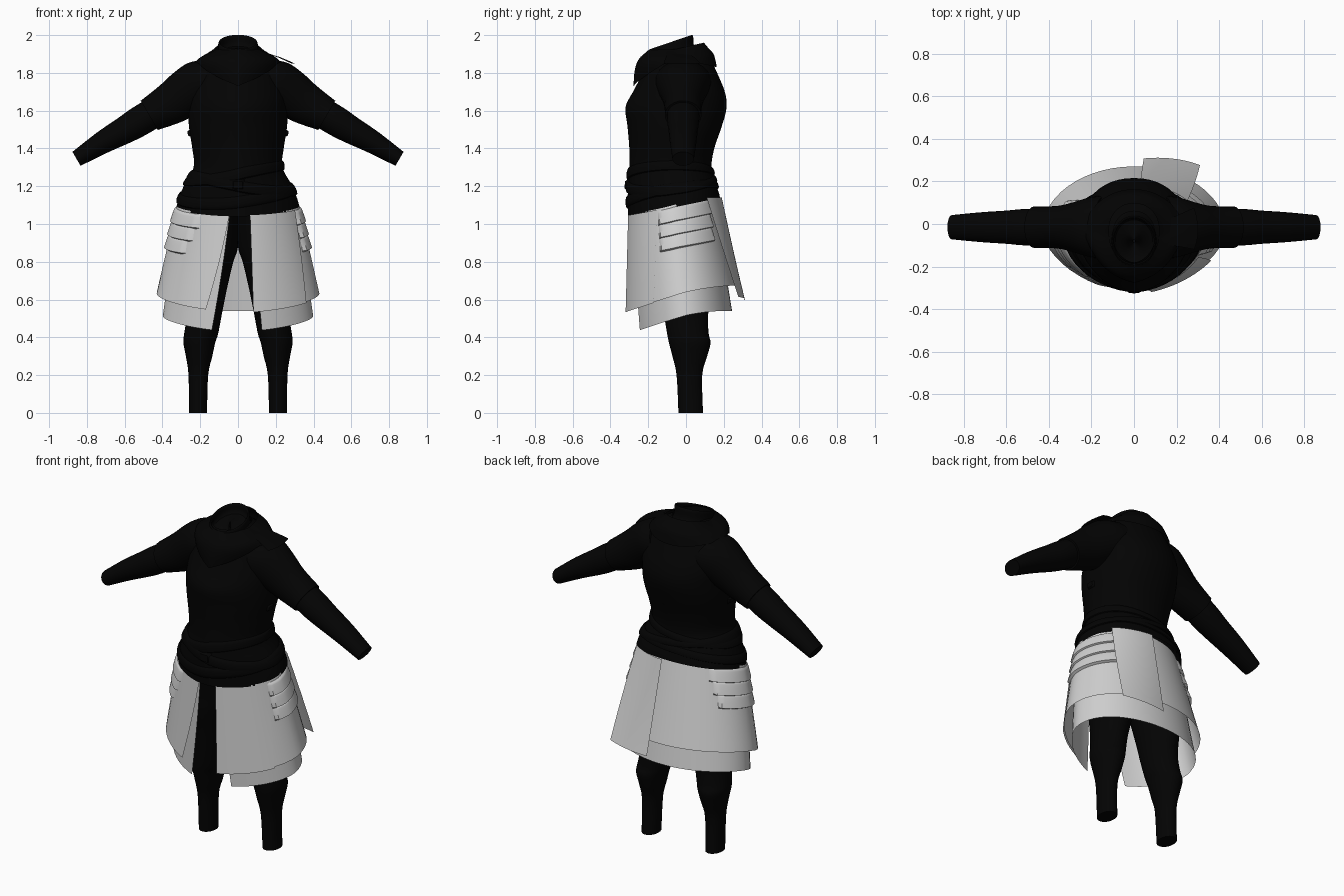
import bpy, bmesh, math
from math import sin, cos, pi
from mathutils import Vector

cube = bpy.data.objects.get("Cube")
if cube:
    bpy.data.objects.remove(cube)


def material(name, value):
    m = bpy.data.materials.new(name)
    m.use_nodes = True
    colour = (value, value, value, 1)
    m.diffuse_color = colour
    m.node_tree.nodes["Principled BSDF"].inputs["Base Color"].default_value = colour
    return m


BLACK = material("black cloth", 0.001)
GREY = material("light grey cloth", 0.63)


def grid(name, f, nu, nv, mat, wrap=False, caps=False, angle=40):
    """Surface from f(u, v), u and v in 0..1; wrap closes it around u."""
    bm = bmesh.new()
    cols = nu if wrap else nu + 1
    rows = [[bm.verts.new(f(i / nu, j / nv)) for i in range(cols)] for j in range(nv + 1)]
    for a, b in zip(rows, rows[1:]):
        for i in range(nu):
            k = (i + 1) % cols
            bm.faces.new((a[i], a[k], b[k], b[i]))
    if caps:
        bm.faces.new(rows[0])
        bm.faces.new(rows[-1])
    bmesh.ops.recalc_face_normals(bm, faces=bm.faces)
    mesh = bpy.data.meshes.new(name)
    bm.to_mesh(mesh)
    bm.free()
    mesh.materials.append(mat)
    ob = bpy.data.objects.new(name, mesh)
    bpy.context.collection.objects.link(ob)
    bpy.ops.object.select_all(action='DESELECT')
    ob.select_set(True)
    bpy.context.view_layer.objects.active = ob
    bpy.ops.object.shade_smooth_by_angle(angle=math.radians(angle))


def lerp(a, b, t):
    return a + (b - a) * t


def sample(rows, s):
    """Smooth curve through the rows at position s (row index)."""
    i = max(0, min(int(s), len(rows) - 2))
    t = s - i
    p = [rows[max(0, min(k, len(rows) - 1))] for k in range(i - 1, i + 3)]
    return [0.5 * (2 * b + (c - a) * t + (2 * a - 5 * b + 4 * c - d) * t * t
                   + (3 * b - a - 3 * c + d) * t ** 3) for a, b, c, d in zip(*p)]


def power(c, p):
    return math.copysign(abs(c) ** p, c)


def outline(phi, front, back):
    """Unit outline, phi 0 at the back growing towards +x; power 1 is an ellipse."""
    p = front if cos(phi) < 0 else back
    return power(sin(phi), p), power(cos(phi), p)


# Torso: height, half width, front y, back y
TORSO = [(1.09, .325, -.308, .18), (1.2, .288, -.308, .155), (1.3, .235, -.3, .135),
         (1.4, .242, -.3, .15), (1.52, .26, -.31, .19), (1.62, .26, -.32, .215),
         (1.7, .255, -.28, .205), (1.8, .22, -.23, .165), (1.88, .17, -.21, .125),
         (1.93, .1, -.18, .06)]


def torso_point(phi, z, off=0):
    """Point on the torso, pushed outwards by off."""
    i = 0
    while i < len(TORSO) - 2 and z > TORSO[i + 1][0]:
        i += 1
    lo, hi = TORSO[i][0], TORSO[i + 1][0]
    _, w, yf, yb = sample(TORSO, i + (z - lo) / (hi - lo))
    tilt = .05 * max(0, (1.3 - z) / .21)
    x, y = outline(phi, 1.12, .92)
    return Vector(((w + off) * x, (yf + yb) / 2 + ((yb - yf) / 2 + off) * y,
                   z + tilt * cos(phi)))


grid("tunic_body", lambda u, v: torso_point(u * 2 * pi, lerp(1.09, 1.93, v)), 48, 40, BLACK, True)

# Side clasps
for s in (-1, 1):
    grid("side_clasp", lambda u, v: torso_point(s * lerp(1.45, 1.7, u), lerp(1.46, 1.5, v),
         .012 * (sin(pi * u) * sin(pi * v)) ** .3 if 0 < u < 1 and 0 < v < 1 else -.005),
         6, 5, BLACK)


# Belts wrapped around the hips
def belt(name, z0, tilt, phase, half, thick):
    def f(u, v):
        a = 2 * pi * u
        k = 2 * pi * v
        return torso_point(a, z0 + tilt * sin(a + phase) + half * power(cos(k), .88),
                           .002 + thick * power(sin(k), .88))
    grid(name, f, 48, 10, BLACK, True)


belt("belt_upper", 1.27, .04, 0, .025, .011)
belt("belt_crossing", 1.22, .04, pi, .025, .012)
belt("belt_lower", 1.165, .03, .5, .025, .01)
grid("belt_buckle", lambda u, v: torso_point(pi + lerp(-.16, .16, u), lerp(1.2, 1.25, v),
     .018 if 0 < u < 1 and 0 < v < 1 else 0), 6, 5, BLACK)


# Mantle over the shoulders, pointed at the front and raised at the nape
def mantle(u, v):
    a = 2 * pi * u
    front, side, back = max(0, -cos(a)), abs(sin(a)), max(0, cos(a))
    point = max(0, 1 - abs(a - pi) / 1.2)
    hem = 1.83 - .1 * point + .025 * side ** 2
    off = lerp(.012, .012 + .03 * side ** 4, v) + .035 * sin(pi * v) * front
    p = torso_point(a, lerp(1.925, hem, v), off + .02 * (1 - v) * back)
    return p + Vector((0, 0, .035 * back * (1 - v)))


grid("shoulder_mantle", mantle, 60, 10, BLACK, True)
grid("mantle_flap", lambda u, v: torso_point(lerp(1.2, 1.9, u), lerp(1.9, 1.85, v),
                                             lerp(.03, .11, v)), 10, 3, BLACK)


# Slanted hollow collar
def collar(u, v):
    a = 2 * pi * u
    r, h = sample([(.13, 0), (.108, .45), (.104, 1), (.094, 1), (.088, .4), (.005, .3)], v * 5)
    base, top = 1.87 + .035 * cos(a), 1.957 + .038 * cos(a)
    return Vector((r * sin(a), -.08 + r * 1.13 * cos(a), lerp(base, top, h)))


grid("collar", collar, 32, 20, BLACK, True)


# Limb rings: centre x, centre z, in-plane radius, depth radius
def arm(name, rows, s, n):
    across = Vector((.5, 0, .86))

    def f(u, v):
        x, z, r, d = sample(rows, v * (len(rows) - 1))
        a = 2 * pi * u
        p = Vector((x, -.015 + d * sin(a), z)) + across * r * cos(a)
        return Vector((p.x * s, p.y, p.z))
    grid(name, f, 24, n, BLACK, True, True)


SLEEVE = [(.13, 1.755, .13, .15), (.2, 1.735, .135, .142), (.28, 1.69, .126, .118),
          (.36, 1.635, .112, .1), (.47, 1.575, .09, .097)]
FOREARM = [(.42, 1.605, .08, .085), (.52, 1.545, .08, .085), (.6, 1.497, .073, .078),
           (.72, 1.43, .06, .07), (.855, 1.345, .043, .057)]

# Legs: height, centre x, centre y, half width, half depth
LEG = [(0, .212, .025, .048, .065), (.2, .21, .018, .052, .068), (.3, .206, .02, .07, .092),
       (.37, .205, .02, .084, .11), (.42, .195, .01, .09, .11), (.52, .178, 0, .092, .117),
       (.65, .165, 0, .105, .14), (.8, .155, -.01, .13, .16), (.88, .15, -.01, .15, .165),
       (1.08, .14, -.04, .15, .17)]


def leg(name, s):
    def f(u, v):
        z, x, y, rx, ry = sample(LEG, v * (len(LEG) - 1))
        a = 2 * pi * u
        return Vector((s * (x + rx * cos(a)), y + ry * sin(a), z))
    grid(name, f, 24, 36, BLACK, True, True)


for side, s in (("left", 1), ("right", -1)):
    arm(side + "_sleeve", SLEEVE, s, 16)
    arm(side + "_forearm", FOREARM, s, 16)
    leg(side + "_leg", s)


# Skirt cone shared by all the grey cloth
def skirt_point(phi, z, off=0):
    t = (1.14 - z) / .52
    a = lerp(.315, .434, t) + off
    b = lerp(.23, .302, t) + off
    x, y = outline(phi, 1.17, 1)
    return Vector((a * x, lerp(-.075, -.018, t) + b * y, z))


def cloth(name, start, end, top, hem, off, nu=48, nv=10):
    """Patch of cloth; start and end are (top, hem) angles, top and hem give heights."""
    def f(u, v):
        phi = lerp(lerp(*start, v), lerp(*end, v), u)
        return skirt_point(phi, lerp(top(phi), hem(phi), v), off(u, v))
    grid(name, f, nu, nv, GREY)


def waist(phi):
    return 1.1 + .05 * cos(phi)


def upper_hem(phi):
    return .605 + .07 * cos(phi) + .03 * sin(phi) ** 2


def lower_hem(phi):
    return .485 + .055 * cos(phi) + .03 * sin(phi) ** 2


cloth("skirt_upper_layer", (-pi + .18, -pi + .45), (pi - .25, pi - .24),
      waist, upper_hem, lambda u, v: 0)
cloth("skirt_lower_layer", (-pi + .18, -pi + .4), (pi - .28, pi - .37),
      waist, lower_hem, lambda u, v: -.008 - .052 * v)
cloth("front_panel", (2.0, 2.16), (pi - .24, pi - .23), lambda p: waist(p) - .005,
      lambda p: upper_hem(p) - .005, lambda u, v: .007, 12)
cloth("back_panel", (.08, .1), (.8, .66), lambda p: 1.14,
      lambda p: .595 + .03 * p, lambda u, v: .035 - .015 * v + .05 * u * v, 12)


# Overlapping padded strips at each hip
def strip(name, a, b, z):
    def off(u, v):
        return .004 + .013 * v ** .5 if 0 < u < 1 and 0 < v < 1 else -.002
    cloth(name, (a, a), (b, b), lambda p: z + .05 * cos(p),
          lambda p: z - .08 + .05 * cos(p), off, 24, 10)


for i in range(3):
    z = 1.09 - .07 * i
    strip("left_hip_strip", .6 + .04 * i, 1.99, z)
    strip("right_hip_strip", -2.48 + .1 * i, -.75 - .08 * i, z)
